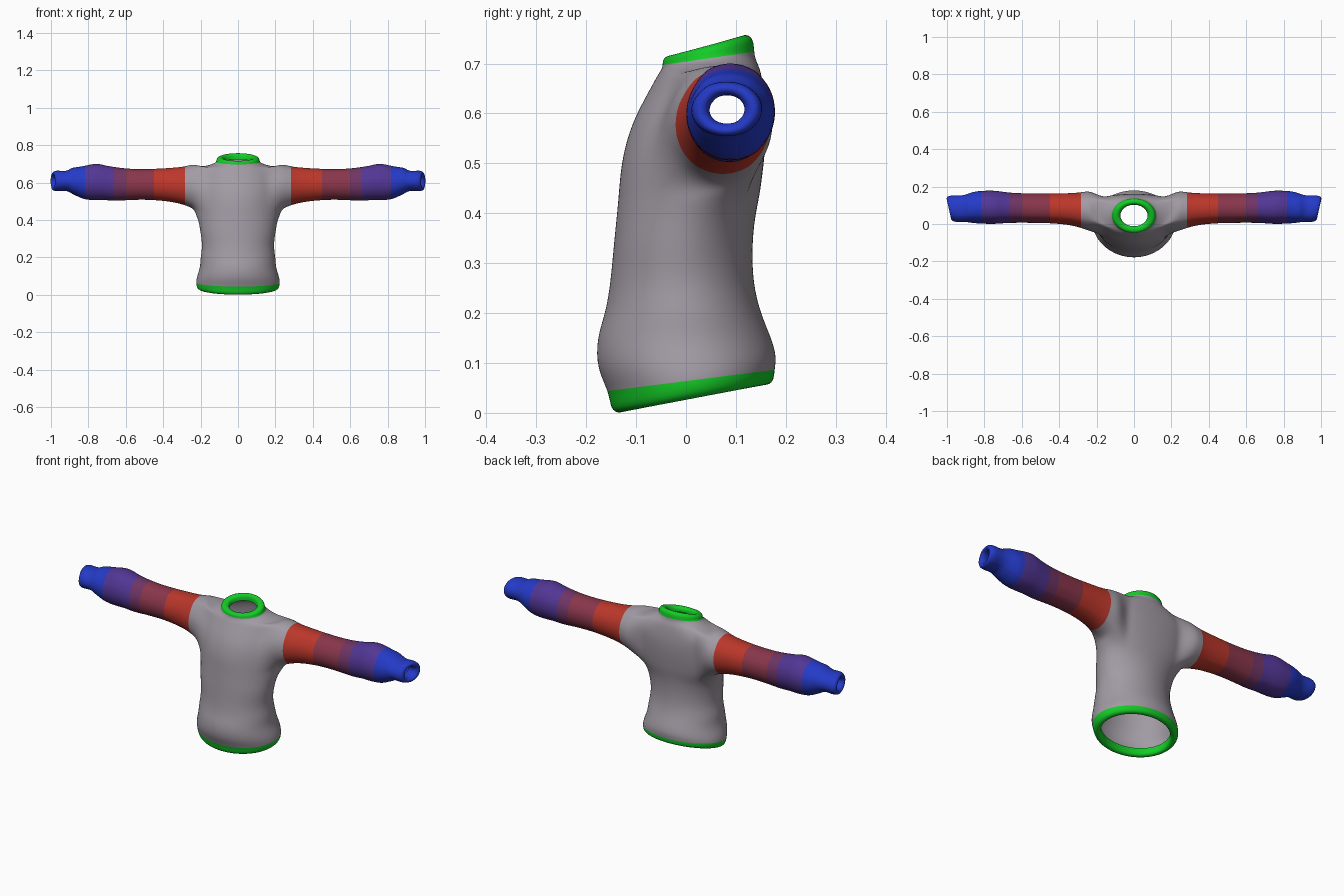
import bpy, bmesh
from math import sin, cos, pi, atan2

cube = bpy.data.objects.get("Cube")
if cube:
    bpy.data.objects.remove(cube)


def material(name, rgb):
    m = bpy.data.materials.new(name)
    m.use_nodes = True
    m.diffuse_color = (*rgb, 1)
    m.node_tree.nodes["Principled BSDF"].inputs["Base Color"].default_value = (*rgb, 1)
    return m


GREY, GREEN, RED, MAROON, PLUM, PURPLE, BLUE = range(7)
mats = [
    material("grey_knit", (0.36, 0.325, 0.37)),
    material("green_trim", (0.007, 0.6, 0.02)),
    material("red_band", (0.5, 0.038, 0.024)),
    material("maroon_band", (0.25, 0.037, 0.07)),
    material("plum_band", (0.16, 0.035, 0.13)),
    material("purple_band", (0.085, 0.037, 0.3)),
    material("blue_cuff", (0.018, 0.043, 0.58)),
]

N = 32       # columns around the torso
HALF = 4     # half width of an armhole in columns

# Torso rows: height, half width, front y, back y, rise towards the back, colour above
rows = [
    (.065, .185, -.12, .145, .025, GREEN),
    (.034, .182, -.118, .142, .028, GREEN),
    (.026, .200, -.135, .16, .028, GREEN),
    (.034, .220, -.152, .177, .028, GREEN),
    (.064, .227, -.155, .178, .022, GREY),
    (.100, .220, -.180, .183, .012, GREY),
    (.150, .202, -.180, .172, 0, GREY),
    (.200, .202, -.162, .150, 0, GREY),
    (.260, .190, -.152, .135, 0, GREY),
    (.330, .201, -.146, .133, 0, GREY),
    (.390, .210, -.140, .138, 0, GREY),
    (.435, .228, -.136, .148, 0, GREY),
    (.490, .235, -.132, .155, 0, GREY),
    (.540, .238, -.122, .160, 0, GREY),
    (.590, .238, -.105, .162, 0, GREY),
    (.640, .230, -.078, .158, 0, GREY),
    (.682, .195, -.058, .150, .006, GREY),
    (.697, .140, -.050, .140, .010, GREY),
    (.709, .114, -.047, .137, .013, GREEN),
    (.730, .116, -.047, .136, .019, GREEN),
    (.739, .098, -.032, .122, .021, GREEN),
    (.733, .075, -.012, .103, .020, GREEN),
    (.708, .073, -.012, .103, .016, GREEN),
]
ARM_LOW, ARM_HIGH = 11, 16

# Sleeve rings: distance, centre y, half depth, centre z, half height, colour inward
rings = [
    (.235, .070, .112, .580, .122, GREY),
    (.280, .073, .098, .582, .104, GREY),
    (.350, .080, .086, .588, .091, RED),
    (.455, .083, .081, .590, .083, RED),
    (.530, .084, .081, .590, .082, MAROON),
    (.600, .085, .081, .590, .085, MAROON),
    (.665, .086, .083, .592, .092, PLUM),
    (.710, .088, .088, .599, .092, PURPLE),
    (.755, .089, .093, .605, .101, PURPLE),
    (.825, .089, .090, .598, .090, PURPLE),
    (.860, .088, .086, .605, .078, BLUE),
    (.890, .084, .078, .610, .070, BLUE),
    (.915, .081, .071, .609, .050, BLUE),
    (.965, .081, .075, .609, .057, BLUE),
    (.990, .082, .066, .608, .052, BLUE),
    (.992, .082, .045, .608, .036, BLUE),
    (.970, .082, .033, .608, .026, BLUE),
    (.930, .082, .040, .608, .032, BLUE),
]

bm = bmesh.new()


def face(verts, colour):
    f = bm.faces.new(verts)
    f.material_index = colour
    f.smooth = True


# Torso with rolled hem and collar
torso = []
for z, hw, front, back, rise, _ in rows:
    mid, depth = (front + back) / 2, (back - front) / 2
    skew = 0.04 * min(1, max(0, (z - .36) / .1)) * min(1, max(0, (.7 - z) / .06))
    ring = []
    for k in range(N):
        a = 2 * pi * k / N
        y = mid + depth * sin(a) + skew * cos(a) ** 2
        ring.append(bm.verts.new((hw * cos(a), y, z + rise * sin(a))))
    torso.append(ring)

for r in range(len(rows) - 1):
    for k in range(N):
        from_side = min((k + .5) % (N / 2), N / 2 - (k + .5) % (N / 2))
        if ARM_LOW <= r < ARM_HIGH and from_side < HALF:
            continue
        n = (k + 1) % N
        face((torso[r][k], torso[r][n], torso[r + 1][n], torso[r + 1][k]), rows[r][5])

# Sleeves grown out of the armholes
for side in (1, -1):
    def at(r, k):
        return torso[r][k % N if side > 0 else (N // 2 - k) % N]

    loop = [at(ARM_LOW, k) for k in range(-HALF, HALF)]
    loop += [at(r, HALF) for r in range(ARM_LOW, ARM_HIGH)]
    loop += [at(ARM_HIGH, k) for k in range(HALF, -HALF, -1)]
    loop += [at(r, -HALF) for r in range(ARM_HIGH, ARM_LOW, -1)]
    ys, zs = [v.co.y for v in loop], [v.co.z for v in loop]
    cy, hy = (max(ys) + min(ys)) / 2, (max(ys) - min(ys)) / 2
    cz, hz = (max(zs) + min(zs)) / 2, (max(zs) - min(zs)) / 2
    angles = [atan2((v.co.z - cz) / hz, (v.co.y - cy) / hy) for v in loop]
    previous = loop
    for x, yc, ry, zc, rz, colour in rings:
        slant = 0.012 if x > .9 else 0
        ring = [bm.verts.new((side * (x + slant * cos(a)), yc + ry * cos(a), zc + rz * sin(a)))
                for a in angles]
        for i in range(len(ring)):
            j = (i + 1) % len(ring)
            face((previous[i], previous[j], ring[j], ring[i]), colour)
        previous = ring

# Consistent outward normals
bmesh.ops.recalc_face_normals(bm, faces=bm.faces)
bm.normal_update()
chest = min(bm.faces, key=lambda f: f.calc_center_median().y)
if chest.normal.y > 0:
    bmesh.ops.reverse_faces(bm, faces=bm.faces)

mesh = bpy.data.meshes.new("jumper")
bm.to_mesh(mesh)
bm.free()
for m in mats:
    mesh.materials.append(m)
jumper = bpy.data.objects.new("jumper", mesh)
bpy.context.collection.objects.link(jumper)
smooth = jumper.modifiers.new("smooth_knit", "SUBSURF")
smooth.levels = smooth.render_levels = 2
